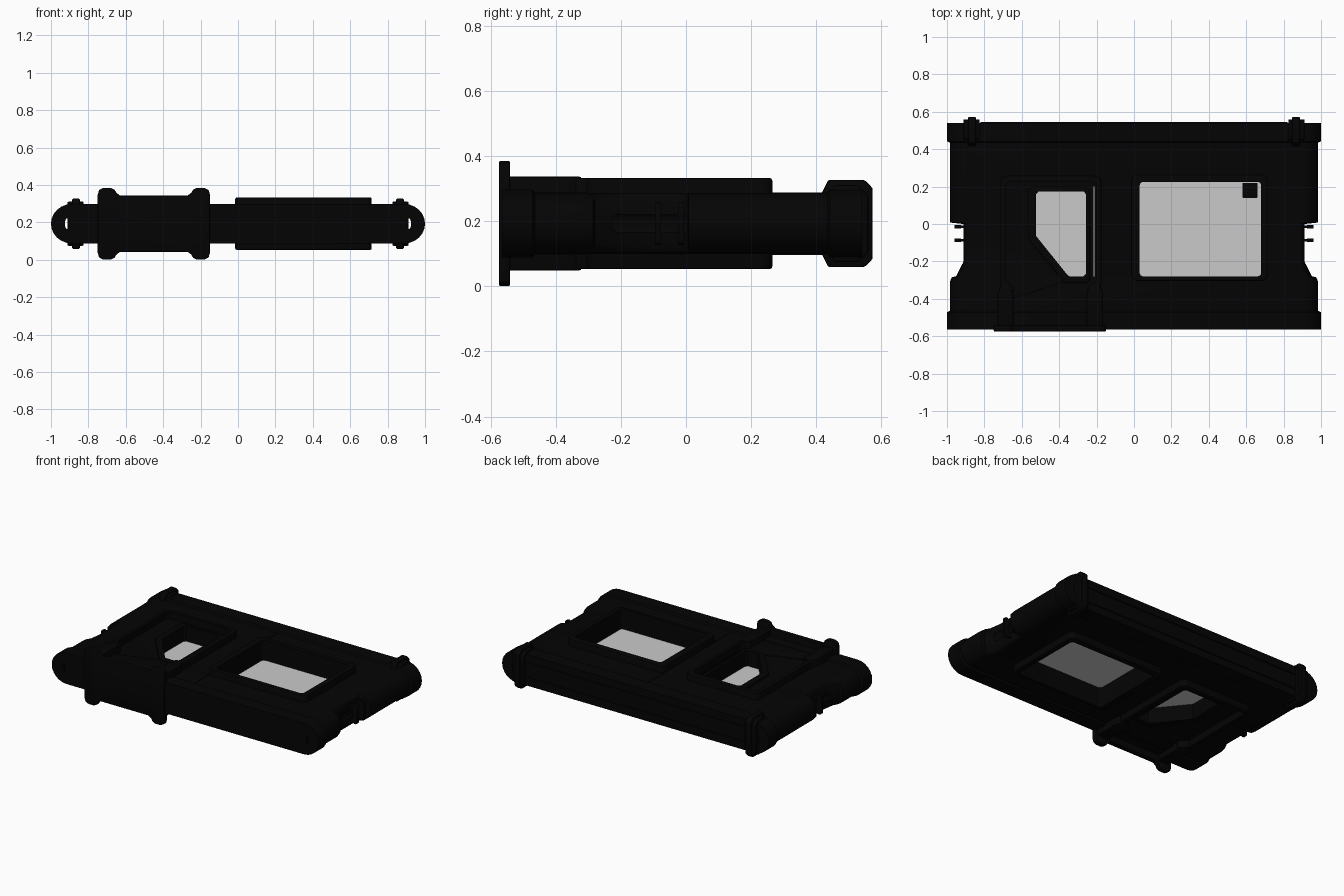
import bpy, bmesh, math

if "Cube" in bpy.data.objects:
    bpy.data.objects.remove(bpy.data.objects["Cube"])

ZC = 0.193  # mid-height of the whole device


def material(name, value):
    m = bpy.data.materials.new(name)
    m.diffuse_color = (value, value, value, 1)
    m.use_nodes = True
    m.node_tree.nodes["Principled BSDF"].inputs["Base Color"].default_value = m.diffuse_color
    return m


BLACK = material("matte_black", 0.0012)
GREY = material("screen_grey", 0.59)


def finish(name, bm, mat):
    bmesh.ops.recalc_face_normals(bm, faces=bm.faces)
    me = bpy.data.meshes.new(name)
    bm.to_mesh(me)
    bm.free()
    ob = bpy.data.objects.new(name, me)
    bpy.context.collection.objects.link(ob)
    me.materials.append(mat)
    return ob


def loft(name, rings, mat=BLACK):
    """Bridge equal-sized closed rings of 3D points and cap both ends."""
    bm = bmesh.new()
    loops = [[bm.verts.new(p) for p in r] for r in rings]
    n = len(loops[0])
    for a, b in zip(loops, loops[1:]):
        for i in range(n):
            j = (i + 1) % n
            bm.faces.new((a[i], a[j], b[j], b[i]))
    bm.faces.new(loops[0])
    bm.faces.new(loops[-1][::-1])
    return finish(name, bm, mat)


def prism(name, pts, axis, a, b, mat=BLACK):
    """Extrude a 2D outline along x (y,z), y (x,z) or z (x,y)."""
    place = {"x": lambda p, t: (t, p[0], p[1]),
             "y": lambda p, t: (p[0], t, p[1]),
             "z": lambda p, t: (p[0], p[1], t)}[axis]
    return loft(name, [[place(p, t) for p in pts] for t in (a, b)], mat)


def rounded(x0, x1, y0, y1, r, seg=5):
    pts = []
    for k, (cx, cy) in enumerate([(x1 - r, y1 - r), (x0 + r, y1 - r),
                                  (x0 + r, y0 + r), (x1 - r, y0 + r)]):
        for i in range(seg + 1):
            t = math.pi / 2 * (k + i / seg)
            pts.append((cx + r * math.cos(t), cy + r * math.sin(t)))
    return pts


def activate(ob):
    bpy.ops.object.select_all(action='DESELECT')
    ob.select_set(True)
    bpy.context.view_layer.objects.active = ob


def modify(ob, kind, **settings):
    activate(ob)
    m = ob.modifiers.new(kind.lower(), kind)
    for k, v in settings.items():
        setattr(m, k, v)
    bpy.ops.object.modifier_apply(modifier=m.name)


def cut(ob, cutter):
    cutter.hide_render = True
    modify(ob, 'BOOLEAN', operation='DIFFERENCE', object=cutter, solver='EXACT')
    bpy.data.objects.remove(cutter)


def bevel(ob, width, seg=2):
    modify(ob, 'BEVEL', width=width, segments=seg, limit_method='ANGLE', angle_limit=0.7)


# Main body: flat slab with round ends, narrowed at the hand grips
def stadium(y, rx, rz, n=12):
    pts = []
    for s in (1, -1):
        for i in range(n + 1):
            t = -math.pi / 2 + math.pi * i / n
            pts.append((s * (0.89 + rx * math.cos(t)), y, ZC + s * rz * math.sin(t)))
    return pts


body = loft("body", [stadium(*s) for s in [
    (-0.565, 0.11, 0.105), (-0.472, 0.11, 0.105), (-0.464, 0.095, 0.094),
    (-0.31, 0.095, 0.094), (-0.285, 0.085, 0.093), (-0.28, 0.062, 0.093),
    (-0.20, 0.022, 0.093),
    (0.0, 0.022, 0.093), (0.008, 0.095, 0.093), (0.435, 0.095, 0.093),
    (0.442, 0.11, 0.105), (0.54, 0.11, 0.105)]])

# Window outlines
MAIN = rounded(0.03, 0.68, -0.28, 0.225, 0.02)
SIDE = [(-0.523, 0.16), (-0.51, 0.175), (-0.27, 0.175), (-0.257, 0.16),
        (-0.257, -0.265), (-0.27, -0.28), (-0.345, -0.28), (-0.358, -0.27), (-0.523, -0.065)]
SLOT = [(-0.217, -0.28), (-0.210, -0.28), (-0.210, 0.2), (-0.217, 0.2)]
for pts in (MAIN, SIDE, SLOT):
    cut(body, prism("window_cutter", pts, "z", -0.2, 0.6))

# Lens-shaped passages through the round ends
for s in (-1, 1):
    lens = [(s * (0.914 + 0.011 * math.cos(t)), ZC + 0.03 * math.sin(t))
            for t in [i * math.pi / 6 for i in range(12)]]
    cut(body, prism("passage_cutter", lens, "y", -0.8, 0.8))

# Grey screens at mid-height and the small dark marker
prism("main_screen", rounded(0.02, 0.69, -0.29, 0.235, 0.02), "z", ZC - 0.004, ZC + 0.004, GREY)
prism("side_screen", rounded(-0.56, -0.2, -0.30, 0.21, 0.01), "z", ZC - 0.004, ZC + 0.004, GREY)
prism("screen_marker", rounded(0.58, 0.66, 0.14, 0.22, 0.002, 1), "z", ZC + 0.003, ZC + 0.007)

# Raised frame around the main screen
frame = prism("main_frame", rounded(-0.015, 0.715, -0.305, 0.265, 0.035), "z", 0.053, 0.333)
bevel(frame, 0.008)
cut(frame, prism("frame_cutter", MAIN, "z", -0.2, 0.6))

# Side unit: outer rim open towards the front, inner window collar
rim = prism("side_rim", rounded(-0.715, -0.175, -0.36, 0.258, 0.035), "z", 0.053, 0.333)
bevel(rim, 0.008)
cut(rim, prism("rim_cutter", [(-0.67, 0.228), (-0.22, 0.228), (-0.203, 0.21), (-0.203, -0.30),
                              (-0.25, -0.345), (-0.25, -0.5), (-0.64, -0.5), (-0.64, -0.345),
                              (-0.687, -0.30), (-0.687, 0.21)], "z", -0.2, 0.6))
collar = prism("window_collar", [(-0.565, 0.18), (-0.545, 0.197), (-0.25, 0.197), (-0.235, 0.18),
                                 (-0.235, -0.30), (-0.25, -0.315), (-0.37, -0.315),
                                 (-0.565, -0.08)], "z", 0.085, 0.301)
bevel(collar, 0.005)
cut(collar, prism("collar_cutter", SIDE, "z", -0.2, 0.6))

# Side unit: low front tray between two shoulder rails
tray = prism("front_tray", [(-0.655, -0.56), (-0.245, -0.56), (-0.245, -0.31),
                            (-0.38, -0.31), (-0.655, -0.40)], "z", 0.09, 0.296)
bevel(tray, 0.004)
for x0, x1 in ((-0.73, -0.645), (-0.255, -0.165)):
    rail = prism("shoulder_rail", [(x0, -0.55), (x1, -0.55), (x1, -0.37), (x1 - 0.02, -0.32),
                                   (x0 + 0.02, -0.32), (x0, -0.37)], "z", 0.048, 0.338)
    bevel(rail, 0.01)

# Flared front lip with a lobe at each corner
half = [(0.0, 0.15), (0.18, 0.15), (0.2, 0.165), (0.21, 0.182), (0.23, 0.192),
        (0.27, 0.192), (0.293, 0.18), (0.3, 0.155)]
quads = [(1, 1, half[::-1]), (-1, 1, half[1:]), (-1, -1, half[::-1]), (1, -1, half[1:])]
lip_pts = [(-0.45 + sx * x, ZC + sz * z) for sx, sz, pts in quads for x, z in pts]
lip = prism("front_lip", lip_pts, "y", -0.575, -0.54)
bevel(lip, 0.005)

# Mirrored end details
for s in (-1, 1):
    # Rear clamps: wide band with a narrow ridge
    for name, x0, x1, y0, y1, h, c in (("clamp_band", 0.825, 0.912, 0.425, 0.56, 0.118, 0.03),
                                       ("clamp_ridge", 0.845, 0.887, 0.412, 0.573, 0.134, 0.025)):
        clamp = prism(name, [(y0, ZC - h + 2 * c), (y0 + c, ZC - h), (y1 - c, ZC - h),
                             (y1, ZC - h + c), (y1, ZC + h - c), (y1 - c, ZC + h),
                             (y0 + c, ZC + h), (y0, ZC + h - 2 * c)], "x", s * x0, s * x1)
        bevel(clamp, 0.006)
    # Thin grip fins
    for y in (-0.095, -0.024):
        prism("grip_fin", [(s * x, z) for x, z in
                           rounded(0.925, 0.96, ZC - 0.066, ZC + 0.066, 0.015)], "y", y, y + 0.018)
        for z0 in (ZC - 0.062, ZC + 0.032):
            prism("fin_root", [(s * 0.89, z0), (s * 0.93, z0), (s * 0.93, z0 + 0.03),
                               (s * 0.89, z0 + 0.03)], "y", y + 0.002, y + 0.016)

# Seam beside the main frame and long ribs along the back
for z0 in (0.097, 0.283):
    prism("body_seam", [(-0.014, -0.46), (-0.006, -0.46), (-0.006, 0.44), (-0.014, 0.44)],
          "z", z0, z0 + 0.006)
for z0 in (0.135, 0.235):
    prism("back_rib", [(0.53, z0), (0.546, z0 + 0.004), (0.546, z0 + 0.012), (0.53, z0 + 0.016)],
          "x", -0.82, 0.82)

# Smooth the curves, keep the edges sharp
for ob in list(bpy.data.objects):
    activate(ob)
    bpy.ops.object.shade_smooth_by_angle(angle=math.radians(35))
